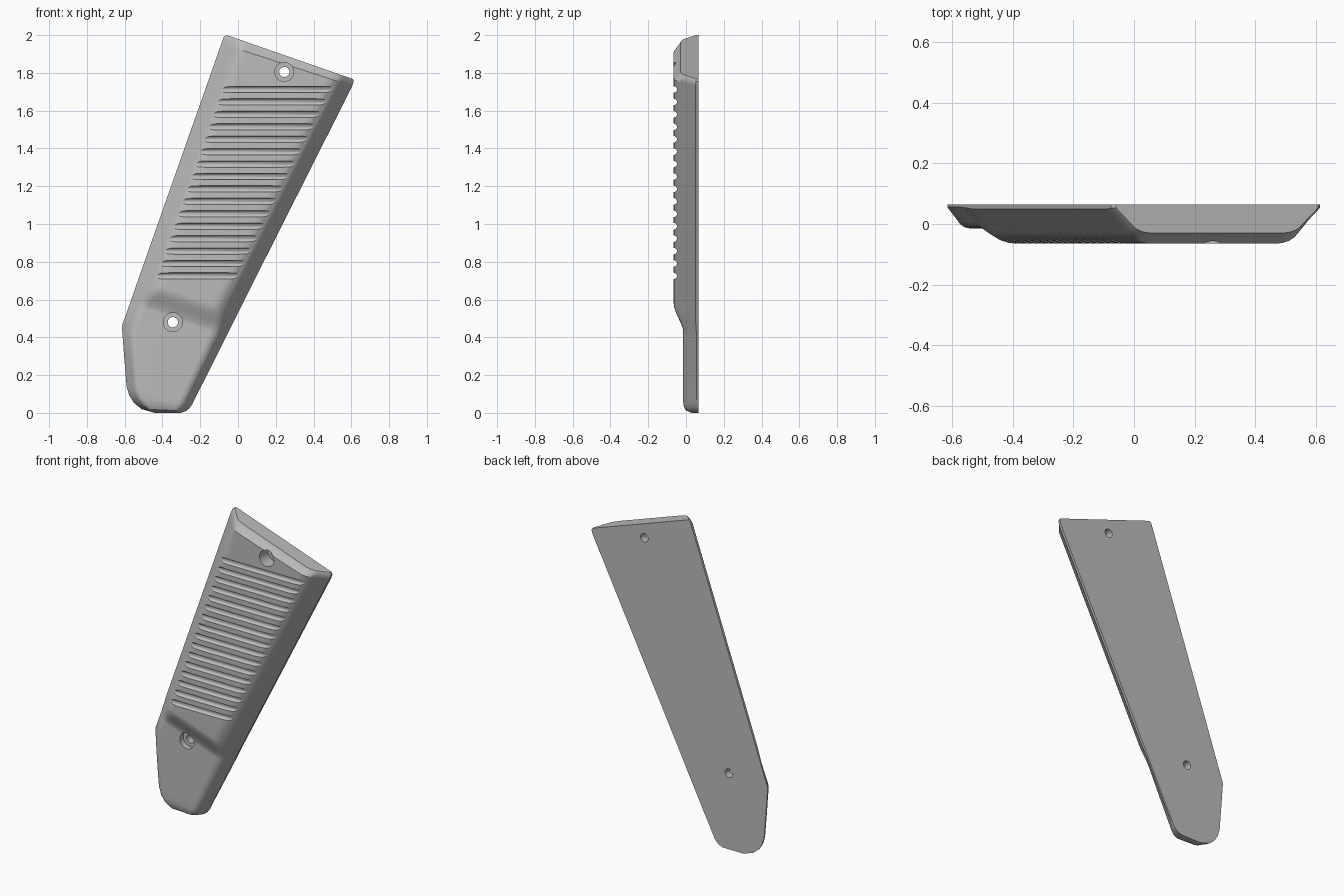
import bpy, bmesh, math
from mathutils import Matrix, Vector

cube = bpy.data.objects.get("Cube")
if cube:
    bpy.data.objects.remove(cube, do_unlink=True)

BACK = 0.065

grey = bpy.data.materials.new("plain_grey")
grey.use_nodes = True
colour = (0.5, 0.5, 0.5, 1)
grey.diffuse_color = colour
grey.node_tree.nodes["Principled BSDF"].inputs["Base Color"].default_value = colour


def make_object(name, bm):
    bmesh.ops.recalc_face_normals(bm, faces=bm.faces)
    mesh = bpy.data.meshes.new(name)
    bm.to_mesh(mesh)
    bm.free()
    mesh.materials.append(grey)
    obj = bpy.data.objects.new(name, mesh)
    bpy.context.collection.objects.link(obj)
    return obj


def add_rod(bm, radius, start, end, sides):
    start, end = Vector(start), Vector(end)
    axis = end - start
    turn = axis.to_track_quat('Z', 'Y').to_matrix().to_4x4()
    bmesh.ops.create_cone(bm, cap_ends=True, segments=sides, radius1=radius, radius2=radius,
                          depth=axis.length, matrix=Matrix.Translation((start + end) / 2) @ turn)


# Edge profile: share of the inset, share of the depth
edge = [(0, 0), (0, .12), (.4, .65), (.47, .75), (.56, .85), (.68, .93), (.83, .98), (1, 1)]

# Cross rows from top to bottom: left x, z, right x, z, depth, edge inset
top_rows = [(-.06, 2, .607, 1.768, .095, .12),
            (-.075, 1.99, .613, 1.755, .1, .125),
            (-.088, 1.955, .605, 1.73, .13, .14)]
step_top = (-.527, .71, 0, .53, .13, .14)
step_end = (-.572, .58, -.064, .4, .08, .085)
low_rows = [(-.615, .46, -.119, .29, .08, .08),
            (-.603, .3, -.18, .17, .08, .075),
            (-.59, .14, -.228, .075, .08, .075),
            (-.575, .09, -.243, .044, .08, .075),
            (-.55, .052, -.258, .024, .076, .07),
            (-.51, .02, -.275, .01, .065, .06),
            (-.44, 0, -.305, 0, .035, .03)]
step_rows = []
for i in range(9):
    t = i / 8
    s = t * t * (3 - 2 * t)
    row = [a + (b - a) * t for a, b in zip(step_top, step_end)]
    row[4:] = [a + (b - a) * s for a, b in zip(step_top[4:], step_end[4:])]
    step_rows.append(row)

# Panel body lofted through the rows
bm = bmesh.new()
rings = []
for lx, lz, rx, rz, depth, inset in top_rows + step_rows + low_rows:
    left, right = Vector((lx, BACK, lz)), Vector((rx, BACK, rz))
    across = (right - left) / (rx - lx)
    ring = [left + across * inset * u + Vector((0, -depth * v, 0)) for u, v in edge]
    ring += [right - across * inset * u + Vector((0, -depth * v, 0)) for u, v in reversed(edge)]
    rings.append([bm.verts.new(p) for p in ring])
count = len(rings[0])
for a, b in zip(rings, rings[1:]):
    for i in range(count):
        j = (i + 1) % count
        bm.faces.new((a[i], a[j], b[j], b[i]))
bm.faces.new(rings[0])
bm.faces.new(rings[-1])
panel = make_object("grip_panel", bm)

# Finger grooves and screw recesses
screws = [(.245, 1.805), (-.345, .48)]
bm = bmesh.new()
for i in range(16):
    z = 1.712 - i * .0658
    left = -.083 + (z - 1.97) * .351
    right = .612 + (z - 1.745) * .503
    add_rod(bm, .017, (left + .03, -BACK, z), (right - .03, -BACK, z), 20)
for x, z in screws:
    add_rod(bm, .05, (x, -.2, z), (x, .02, z), 40)
grooves = make_object("groove_cutter", bm)

# Screw holes
bm = bmesh.new()
for x, z in screws:
    add_rod(bm, .027, (x, -.2, z), (x, .2, z), 32)
holes = make_object("hole_cutter", bm)

bpy.ops.object.select_all(action='DESELECT')
panel.select_set(True)
bpy.context.view_layer.objects.active = panel
for cutter in (grooves, holes):
    cutter.hide_render = True
    mod = panel.modifiers.new("cut", 'BOOLEAN')
    mod.operation = 'DIFFERENCE'
    mod.solver = 'EXACT'
    mod.object = cutter
    bpy.ops.object.modifier_apply(modifier=mod.name)
    bpy.data.objects.remove(cutter, do_unlink=True)

bpy.ops.object.shade_smooth_by_angle(angle=math.radians(30))
weighted = panel.modifiers.new("even_shading", 'WEIGHTED_NORMAL')
weighted.keep_sharp = True
